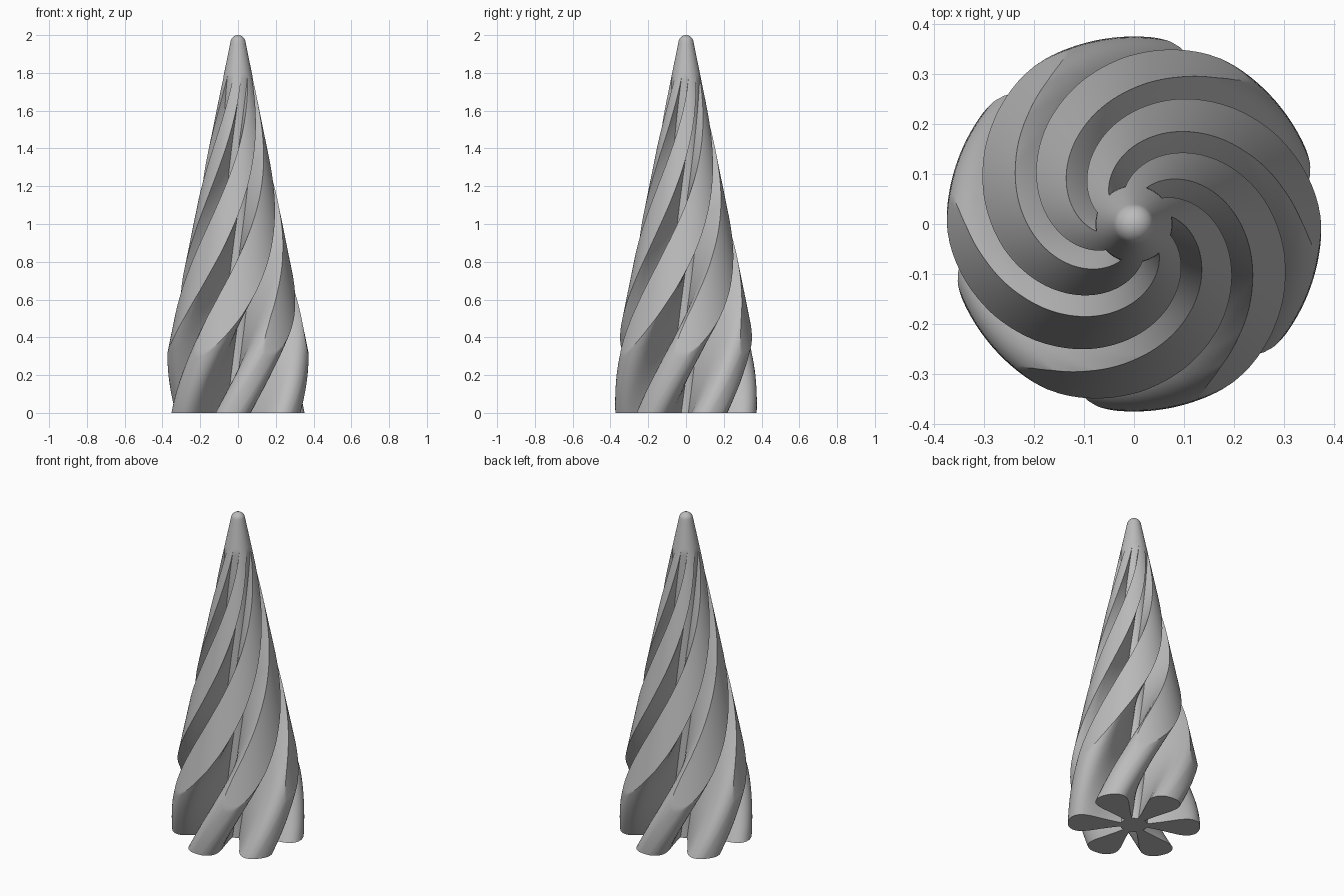
import bpy, bmesh, math

cube = bpy.data.objects.get("Cube")
if cube:
    bpy.data.objects.remove(cube, do_unlink=True)

grey = bpy.data.materials.new("plain_grey")
grey.use_nodes = True
grey.diffuse_color = (0.5, 0.5, 0.5, 1)
grey.node_tree.nodes["Principled BSDF"].inputs["Base Color"].default_value = (0.5, 0.5, 0.5, 1)

LOBES = 6
BASE_TURN = 25                # degrees, direction of the first petal at the foot
TWIST = 102                   # degrees of turn per unit of height
CORE = 0.077                  # radius at the groove floor
SHOULDER = 0.3725             # radius where the flat petal tip begins
SIDE, CAP = 14, 10            # segments along a petal side and across its tip
TIP_Z, TIP_R = 1.96, 0.04     # centre and radius of the round tip
TANGENT = 1.968               # height where cone meets round tip

# Petal side: radius, half angle in degrees
side_shape = [(CORE, 16), (0.106, 16.2), (0.16, 17), (0.214, 18), (0.266, 18.6),
              (0.306, 17.8), (0.335, 15.9), (0.352, 13.2), (0.362, 10.8),
              (0.3686, 8.3), (SHOULDER, 5.8)]


def half_angle(r):
    for (r0, a0), (r1, a1) in zip(side_shape, side_shape[1:]):
        if r <= r1:
            return a0 + (a1 - a0) * max(0, r - r0) / (r1 - r0)
    return side_shape[-1][1]


def taper(z):
    """Radius of the cone with its round tip."""
    if z <= TANGENT:
        return 0.375 - 0.2026 * (z - 0.31)
    return math.sqrt(max(0, TIP_R ** 2 - (z - TIP_Z) ** 2))


def petal(limit):
    """One petal trimmed to the taper, as radius and angle."""
    inner, outer = min(CORE, limit), min(SHOULDER, limit)
    side = []
    for i in range(SIDE):
        r = inner + (outer - inner) * math.sin(math.pi / 2 * i / SIDE)
        side.append((r, half_angle(r)))
    end = half_angle(outer)
    cap = []
    for i in range(CAP + 1):
        t = 2 * i / CAP - 1
        cap.append((min(limit, SHOULDER + 0.0025 * (1 - t * t)), end * t))
    points = [(r, -a) for r, a in side] + cap + side[::-1]
    points += [(inner, 23), (inner, 30), (inner, 37)]    # groove floor
    return points


# Heights: even up the flutes, closer around the tip
heights = [TANGENT * i / 130 for i in range(131)]
heights += [TIP_Z + TIP_R * math.sin(math.radians(d)) for d in range(22, 86, 10)]

# Twisted fluted cone
bm = bmesh.new()
rings = []
for z in heights:
    ring = []
    for k in range(LOBES):
        for r, a in petal(taper(z)):
            t = math.radians(a + BASE_TURN + k * 360 / LOBES + TWIST * z)
            ring.append(bm.verts.new((r * math.cos(t), r * math.sin(t), z)))
    rings.append(ring)
for low, high in zip(rings, rings[1:]):
    for i in range(len(low)):
        j = (i + 1) % len(low)
        bm.faces.new((low[i], low[j], high[j], high[i]))
bm.faces.new(rings[0][::-1])

# Close the tip with a fan
peak = bm.verts.new((0, 0, 2))
top = rings[-1]
for i in range(len(top)):
    bm.faces.new((top[i], top[(i + 1) % len(top)], peak))

# Merge the points that meet where the grooves run out
bmesh.ops.remove_doubles(bm, verts=bm.verts, dist=0.00005)
bmesh.ops.recalc_face_normals(bm, faces=bm.faces)

mesh = bpy.data.meshes.new("twisted_cone")
bm.to_mesh(mesh)
bm.free()
mesh.materials.append(grey)
body = bpy.data.objects.new("twisted_cone", mesh)
bpy.context.collection.objects.link(body)

bpy.ops.object.select_all(action="DESELECT")
bpy.context.view_layer.objects.active = body
body.select_set(True)
bpy.ops.object.shade_smooth_by_angle(angle=math.radians(33))
